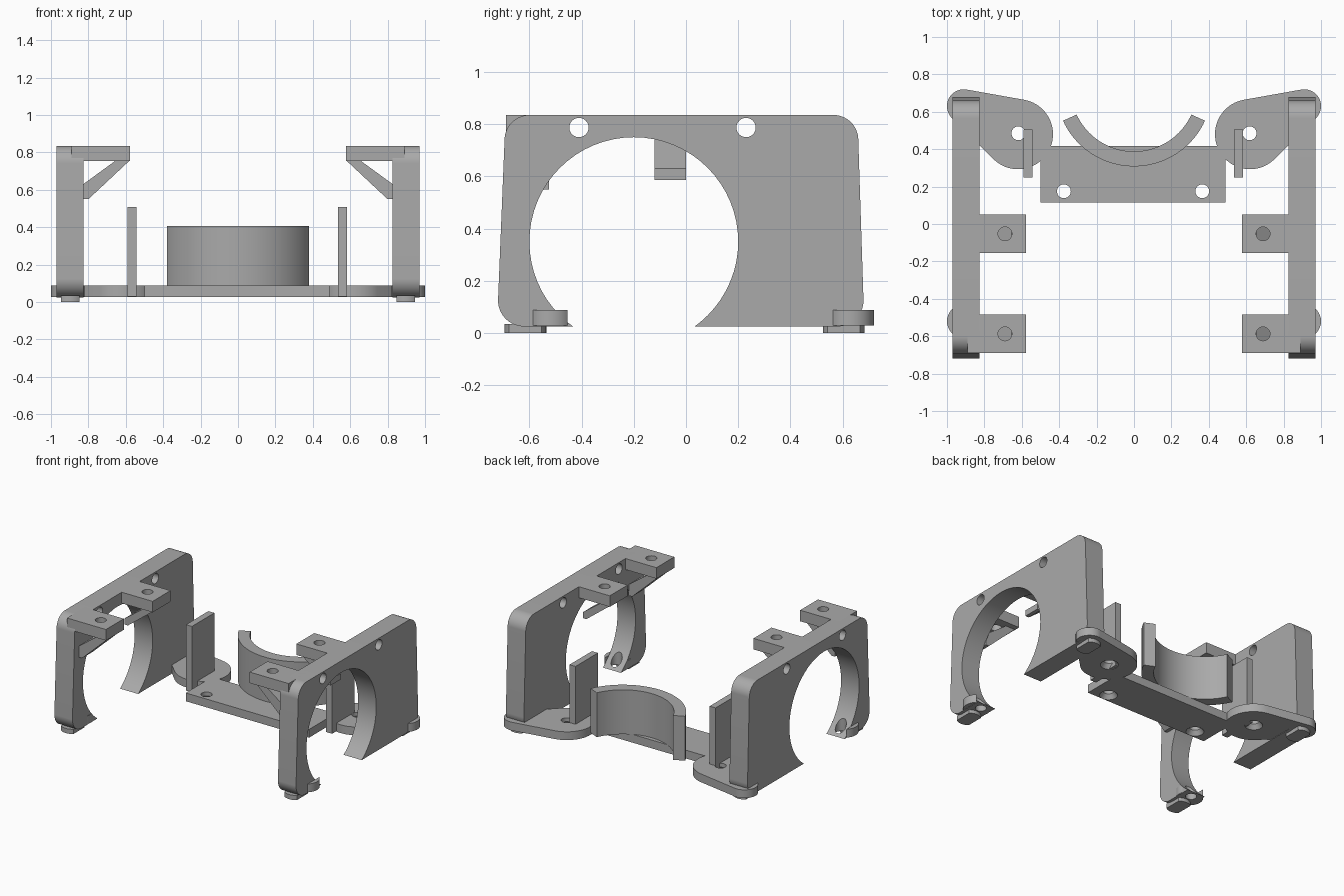
import bpy, bmesh
from math import radians, cos, sin, pi
from mathutils import Vector, Matrix

cube = bpy.data.objects.get("Cube")
if cube:
    bpy.data.objects.remove(cube, do_unlink=True)

GREY = (0.4, 0.4, 0.4, 1)
mat = bpy.data.materials.new("plain grey")
mat.use_nodes = True
mat.diffuse_color = GREY
mat.node_tree.nodes["Principled BSDF"].inputs["Base Color"].default_value = GREY


def arc(cx, cy, r, a0, a1, n=24):
    """Points along an arc, angles in degrees."""
    angles = [radians(a0 + (a1 - a0) * i / n) for i in range(n + 1)]
    return [(cx + r * cos(a), cy + r * sin(a)) for a in angles]


def prism(name, outline, lo, hi, axis="z"):
    """Extrude a 2D outline from lo to hi along an axis."""
    place = {"x": lambda a, b, h: (h, a, b),
             "y": lambda a, b, h: (a, h, b),
             "z": lambda a, b, h: (a, b, h)}[axis]
    bm = bmesh.new()
    face = bm.faces.new([bm.verts.new(place(a, b, lo)) for a, b in outline])
    grown = bmesh.ops.extrude_face_region(bm, geom=[face], use_keep_orig=True)
    moved = [v for v in grown["geom"] if isinstance(v, bmesh.types.BMVert)]
    bmesh.ops.translate(bm, verts=moved, vec=Vector(place(0, 0, hi - lo)))
    bmesh.ops.recalc_face_normals(bm, faces=bm.faces)
    return finish(name, bm)


def box(name, x, y, z):
    return prism(name, [(x[0], y[0]), (x[1], y[0]), (x[1], y[1]), (x[0], y[1])], *z)


def finish(name, bm):
    mesh = bpy.data.meshes.new(name)
    bm.to_mesh(mesh)
    bm.free()
    mesh.materials.append(mat)
    obj = bpy.data.objects.new(name, mesh)
    bpy.context.collection.objects.link(obj)
    return obj


def activate(obj):
    bpy.ops.object.select_all(action="DESELECT")
    obj.select_set(True)
    bpy.context.view_layer.objects.active = obj


def drill(obj, centre, depth, r1, r2=None, axis="z"):
    """Cut a round or tapered hole."""
    bm = bmesh.new()
    turn = Matrix.Rotation(pi / 2, 4, "Y") if axis == "x" else Matrix()
    bmesh.ops.create_cone(bm, cap_ends=True, segments=64 if r1 > 0.1 else 32,
                          radius1=r1, radius2=r2 or r1, depth=depth,
                          matrix=Matrix.Translation(centre) @ turn)
    cutter = finish("hole_cutter", bm)
    cutter.hide_render = True
    mod = obj.modifiers.new("hole", "BOOLEAN")
    mod.operation, mod.solver, mod.object = "DIFFERENCE", "EXACT", cutter
    activate(obj)
    bpy.ops.object.modifier_apply(modifier=mod.name)
    bpy.data.objects.remove(cutter, do_unlink=True)


def screw_hole(obj, x, y):
    """Through hole with a countersink underneath."""
    drill(obj, (x, y, 0.06), 0.2, HOLE)
    drill(obj, (x, y, 0.04), 0.04, 0.065, HOLE)


HOLE = 0.037
SHIFT = -0.005
paired, single = [], []

# Side plates with a large round opening and two cross holes
plate = prism("side_plate",
              arc(-0.62, 0.125, 0.1, 180, 270) + arc(0.58, 0.125, 0.1, 270, 360)
              + arc(0.565, 0.74, 0.095, 0, 90) + arc(-0.6, 0.74, 0.095, 90, 180),
              0.825, 0.97, "x")
drill(plate, (0.9, -0.2, 0.35), 0.4, 0.4, axis="x")
for y in (-0.41, 0.23):
    drill(plate, (0.9, y, 0.787), 0.4, HOLE, axis="x")

# Small lug at the bottom of each front leg
lug = prism("front_lug", arc(0.91, -0.52, 0.09, 0, 350, 35), 0.028, 0.088)
drill(lug, (0.77, -0.2, 0.35), 0.4, 0.4, axis="x")
for part in (plate, lug):
    drill(part, (0.9, -0.49, 0.1), 0.25, HOLE)
paired += [plate, lug]

# Mounting tabs and the diagonal struts beneath them
for name, x1, ys, strut_y, foot in (("front", 0.89, (-0.69, -0.485), -0.585, 0.55),
                                    ("middle", 0.83, (-0.155, 0.05), -0.06, 0.587)):
    tab = box(name + "_tab", (0.577, x1), ys, (0.755, 0.835))
    drill(tab, (0.69, sum(ys) / 2, 0.8), 0.2, HOLE)
    strut = prism(name + "_strut",
                  [(0.58, 0.756), (0.655, 0.756), (0.828, 0.63), (0.828, foot), (0.8, foot)],
                  strut_y - 0.06, strut_y + 0.06, "y")
    paired += [tab, strut]

# Rounded ears joining the base to the side plates
ear = prism("ear", arc(0.91, 0.63, 0.09, -42, 100) + arc(0.62, 0.48, 0.187, 100, 312, 40),
            0.028, 0.088)
screw_hole(ear, 0.618, 0.485)
paired.append(ear)

# Feet: discs with flattened sides
for name, y in (("rear_foot", 0.604), ("front_foot", -0.615)):
    paired.append(prism(name, arc(0.897, y, 0.08, 51, 129, 12)
                        + arc(0.897, y, 0.08, 231, 309, 12), 0, 0.034))

# Upright slats
for side, name in ((1, "left_slat"), (-1, "right_slat")):
    x = side * 0.5625 + SHIFT
    single.append(box(name, (x - 0.024, x + 0.024), (0.248, 0.505), (0.03, 0.508)))

# Base bar with two screw holes
base = box("base_bar", (SHIFT - 0.495, SHIFT + 0.495), (0.115, 0.418), (0.028, 0.088))
for x in (-0.37, 0.37):
    screw_hole(base, x + SHIFT, 0.175)
single.append(base)

# Curved cradle
single.append(prism("cradle", arc(0, 0.725, 0.417, 204.5, 335.5, 40)
                    + arc(0, 0.725, 0.337, 335.5, 204.5, 40), 0.086, 0.408))

for obj in paired:
    mod = obj.modifiers.new("mirror", "MIRROR")
    mod.use_mirror_merge = False
    activate(obj)
    bpy.ops.object.modifier_apply(modifier=mod.name)
for obj in paired + single:
    activate(obj)
    bpy.ops.object.shade_smooth_by_angle(angle=radians(30))
